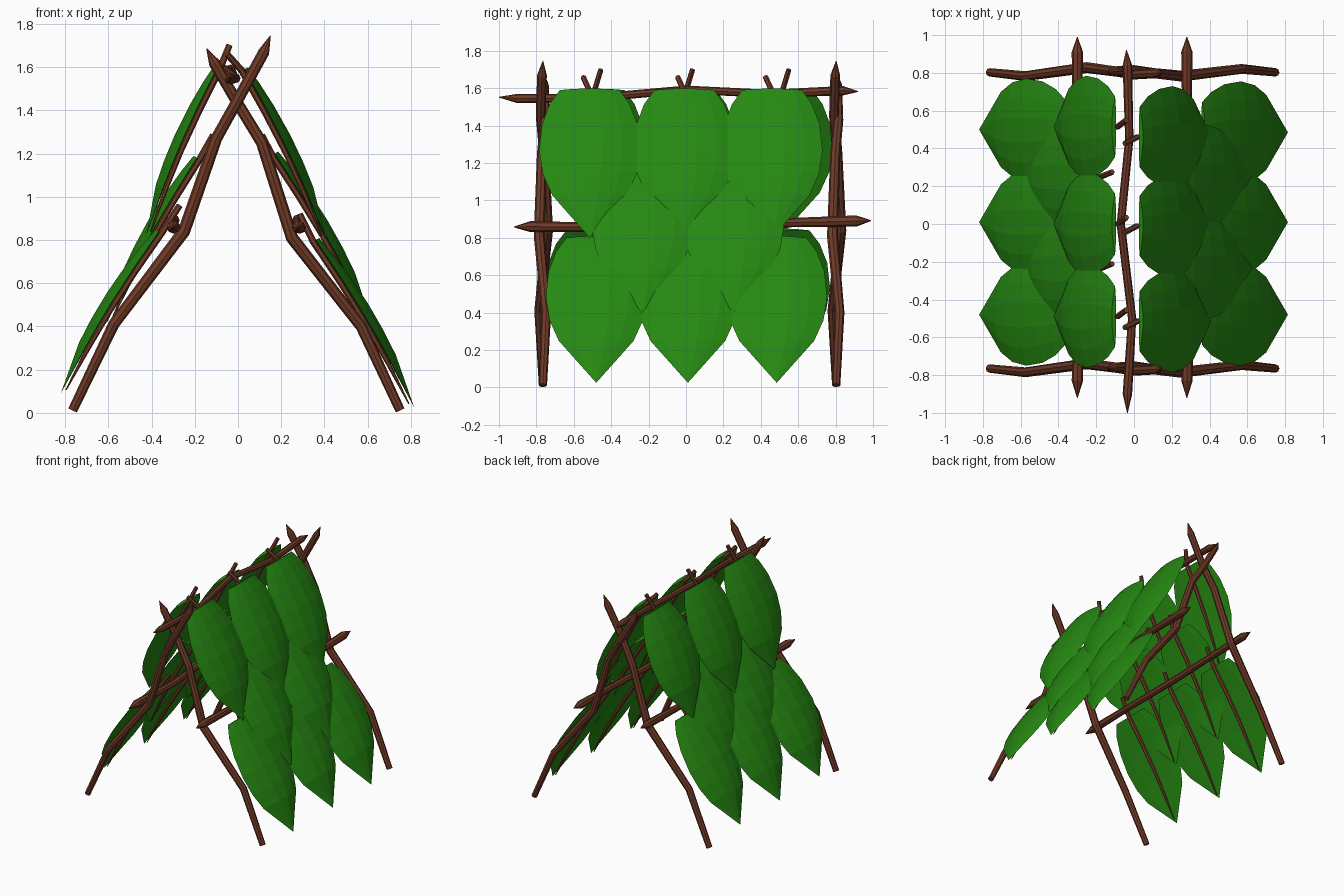
import bpy, bmesh
from math import sin, cos, pi, sqrt
from mathutils import Vector

cube = bpy.data.objects.get("Cube")
if cube:
    bpy.data.objects.remove(cube, do_unlink=True)


def material(name, colour):
    mat = bpy.data.materials.new(name)
    mat.use_nodes = True
    mat.diffuse_color = (*colour, 1)
    mat.node_tree.nodes["Principled BSDF"].inputs["Base Color"].default_value = (*colour, 1)
    return mat


BARK = material("bark brown", (0.16, 0.042, 0.02))
GREEN = material("leaf green", (0.019, 0.25, 0.006))


def finish(bm, name, mat):
    bmesh.ops.recalc_face_normals(bm, faces=bm.faces)
    mesh = bpy.data.meshes.new(name)
    bm.to_mesh(mesh)
    bm.free()
    mesh.materials.append(mat)
    obj = bpy.data.objects.new(name, mesh)
    bpy.context.collection.objects.link(obj)
    return obj


def pole(name, points, radii, sides=8):
    """Sweep a faceted branch through the points."""
    bm = bmesh.new()
    pts = [Vector(p) for p in points]
    rings = []
    for i, p in enumerate(pts):
        along = (pts[min(i + 1, len(pts) - 1)] - pts[max(i - 1, 0)]).normalized()
        ref = Vector((0, 1, 0)) if abs(along.y) < 0.8 else Vector((1, 0, 0))
        u = along.cross(ref).normalized()
        v = along.cross(u)
        rings.append([bm.verts.new(p + radii[i] * (u * cos(2 * pi * k / sides) + v * sin(2 * pi * k / sides)))
                      for k in range(sides)])
    for a, b in zip(rings, rings[1:]):
        for k in range(sides):
            n = (k + 1) % sides
            bm.faces.new((a[k], a[n], b[n], b[k]))
    bm.faces.new(rings[0])
    bm.faces.new(rings[-1])
    return finish(bm, name, BARK)


# Crossed legs at each end: (x, depth wobble, z)
LEG_A = [(-0.765, 0, 0.012), (-0.575, -0.02, 0.41), (-0.25, 0.025, 0.84), (-0.1, 0.005, 1.27),
         (0, -0.012, 1.45), (0.12, -0.005, 1.67), (0.15, 0, 1.745)]
LEG_B = [(0.75, 0, 0.012), (0.57, 0.018, 0.4), (0.25, -0.02, 0.81), (0.11, -0.005, 1.25),
         (0, 0.012, 1.43), (-0.11, 0.005, 1.62), (-0.145, 0, 1.685)]
LEG_RADII = [0.022, 0.026, 0.029, 0.027, 0.026, 0.026, 0.002]
for end, y in (("front", -0.765), ("back", 0.803)):
    for side, path in (("right", LEG_A), ("left", LEG_B)):
        pole(f"{end}_{side}_leg", [(px, y + dy, pz) for px, dy, pz in path], LEG_RADII)

# Ridge pole and the two side rails, sharpened at both ends
pole("ridge_pole",
     [(-0.035, -1, 1.552), (-0.035, -0.9, 1.545), (-0.01, -0.5, 1.548), (-0.07, 0, 1.592),
      (-0.025, 0.45, 1.57), (-0.035, 0.84, 1.587), (-0.04, 0.92, 1.582)],
     [0.002, 0.025, 0.022, 0.022, 0.022, 0.025, 0.002])
for side, x in (("left", 0.28), ("right", -0.3)):
    pole(f"{side}_rail",
         [(x, -0.92, 0.858), (x, -0.83, 0.86), (x + 0.012, -0.4, 0.855), (x - 0.008, 0.1, 0.875),
          (x, 0.5, 0.88), (x, 0.91, 0.89), (x, 0.99, 0.892)],
         [0.002, 0.03, 0.024, 0.026, 0.024, 0.03, 0.002])

# Leaf outline: fraction from the top, half width
OUTLINE = [(0, 0.16), (0.1, 0.215), (0.24, 0.255), (0.42, 0.27), (0.58, 0.25), (0.72, 0.2)]
ACROSS = [-1, -0.65, -0.25, 0.25, 0.65, 1]


def leaf(name, sign, top, tip, y, stem):
    """Domed blade with a flat underside and a woody rib ending in a stem."""
    a, b = Vector((top[0], y, top[1])), Vector((tip[0], y, tip[1]))
    d = (b - a).normalized()
    out = Vector((-d.z, 0, d.x)) * sign

    def spine(t):
        return a.lerp(b, t) + out * 0.018 * sin(pi * t)

    bm = bmesh.new()
    upper, lower = [], []
    for t, w in OUTLINE:
        row_u, row_l = [], []
        for s in ACROSS:
            p = spine(t) + Vector((0, s * w, 0))
            dome = 0.045 * sqrt(sin(pi * (0.06 + 0.94 * t))) * (1 - s * s)
            vert = bm.verts.new(p + out * dome)
            row_u.append(vert)
            row_l.append(vert if abs(s) == 1 else bm.verts.new(p - out * 0.004))
        upper.append(row_u)
        lower.append(row_l)
    point = bm.verts.new(b)
    for rows in (upper, lower):
        for r, q in zip(rows, rows[1:]):
            for k in range(len(ACROSS) - 1):
                bm.faces.new((r[k], r[k + 1], q[k + 1], q[k]))
        for k in range(len(ACROSS) - 1):
            bm.faces.new((rows[-1][k], rows[-1][k + 1], point))
    # Close the thick top edge
    bm.faces.new(upper[0] + lower[0][-2:0:-1])
    finish(bm, name, GREEN)

    rib = [Vector(stem)] + [spine(t) - out * 0.014 for t in (0, 0.25, 0.5, 0.75, 0.97)]
    pole(name + "_rib", rib, [0.015, 0.016, 0.015, 0.013, 0.01, 0.003], 6)


# Overlapping rows on each side: blade top, tip, y positions, stem end, stem sideways lean
ROWS = {
    "left": (1, [
        ("upper", (0.03, 1.59), (0.41, 0.8), (-0.515, -0.01, 0.46), (-0.05, 1.66), -0.035),
        ("middle", (0.17, 1.2), (0.625, 0.4), (-0.235, 0.255), (0.11, 1.285), 0.02),
        ("lower", (0.36, 0.8), (0.815, 0.025), (-0.48, 0.01, 0.485), (0.285, 0.92), 0.02)]),
    "right": (-1, [
        ("upper", (-0.1, 1.59), (-0.425, 0.82), (-0.49, 0, 0.515), (-0.04, 1.7), 0.035),
        ("middle", (-0.19, 1.18), (-0.61, 0.41), (-0.235, 0.25), (-0.115, 1.285), 0.025),
        ("lower", (-0.365, 0.84), (-0.82, 0.09), (-0.48, 0.01, 0.5), (-0.27, 0.96), 0.02)]),
}
for side, (sign, rows) in ROWS.items():
    for row, top, tip, ys, stem, lean in rows:
        for i, y in enumerate(ys):
            leaf(f"{side}_{row}_leaf_{i + 1}", sign, top, tip, y, (stem[0], y + lean, stem[1]))
